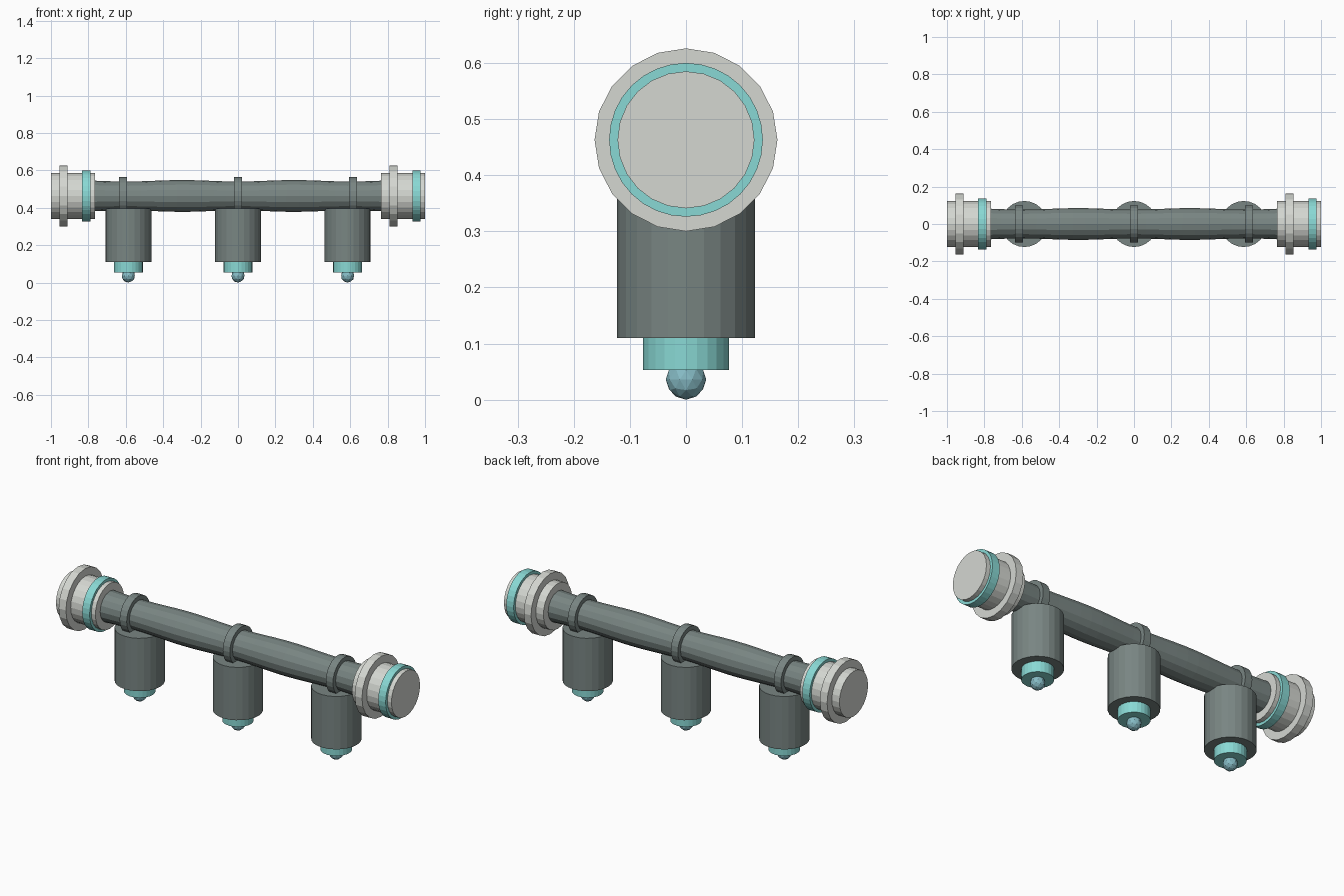
import bpy, bmesh, math
from mathutils import Matrix

cube = bpy.data.objects.get("Cube")
if cube:
    bpy.data.objects.remove(cube, do_unlink=True)


def material(name, rgb):
    m = bpy.data.materials.new(name)
    m.use_nodes = True
    color = (*rgb, 1)
    m.diffuse_color = color
    m.node_tree.nodes["Principled BSDF"].inputs["Base Color"].default_value = color
    return m


LIGHT = material("light_grey", (0.66, 0.68, 0.64))
TEAL = material("teal", (0.25, 0.69, 0.66))
DARK = material("dark_grey", (0.19, 0.235, 0.225))
BLUE = material("bulb_blue", (0.24, 0.50, 0.56))

AXIS_Z = 0.463  # height of the rail axis


def finish(name, bm, mat, matrix):
    bmesh.ops.recalc_face_normals(bm, faces=bm.faces)
    mesh = bpy.data.meshes.new(name)
    bm.to_mesh(mesh)
    bm.free()
    mesh.transform(matrix)
    mesh.materials.append(mat)
    obj = bpy.data.objects.new(name, mesh)
    bpy.context.collection.objects.link(obj)
    return obj


def lathe(name, profile, sides, mat, matrix):
    """Closed solid turned around local z from (height, radius) pairs."""
    bm = bmesh.new()
    rings = []
    for h, r in profile:
        rings.append([bm.verts.new((r * math.cos(a), r * math.sin(a), h))
                      for a in (math.tau * i / sides for i in range(sides))])
    for low, high in zip(rings, rings[1:]):
        for i in range(sides):
            j = (i + 1) % sides
            bm.faces.new((low[i], low[j], high[j], high[i]))
    bm.faces.new(rings[0])
    bm.faces.new(rings[-1])
    return finish(name, bm, mat, matrix)


def along_x(x=0):
    return Matrix.Translation((x, 0, AXIS_Z)) @ Matrix.Rotation(math.pi / 2, 4, 'Y')


def disc(name, x0, x1, radius, sides, mat):
    return lathe(name, [(x0, radius), (x1, radius)], sides, mat, along_x())


# Rail, swelling gently between the bands
steps = 24
rail = []
for i in range(steps + 1):
    x = -0.78 + 1.56 * i / steps
    rail.append((x, 0.081 - 0.004 * math.cos(math.tau * x / 0.6)))
lathe("rail", rail, 16, DARK, along_x())

# End caps, both turned the same way
for side, x in (("right", -1.0), ("left", 0.765)):
    disc(side + "_end_cap", x, x + 0.235, 0.122, 24, LIGHT)
    disc(side + "_flange", x + 0.045, x + 0.088, 0.163, 20, LIGHT)
    disc(side + "_teal_ring", x + 0.167, x + 0.211, 0.137, 32, TEAL)

# Bands and hanging lamps
for side, band_x, lamp_x in (("right", -0.615, -0.586), ("middle", 0, 0),
                             ("left", 0.615, 0.586)):
    disc(side + "_band", band_x - 0.021, band_x + 0.021, 0.1, 24, DARK)
    place = Matrix.Translation((lamp_x, 0, 0))
    lathe(side + "_lamp_body", [(0.11, 0.123), (0.395, 0.123)], 24, DARK, place)
    lathe(side + "_lamp_collar", [(0.053, 0.077), (0.115, 0.077)], 24, TEAL, place)
    bm = bmesh.new()
    bmesh.ops.create_icosphere(bm, subdivisions=2, radius=0.036)
    finish(side + "_bulb", bm, BLUE, Matrix.Translation((lamp_x, 0, 0.036)))
